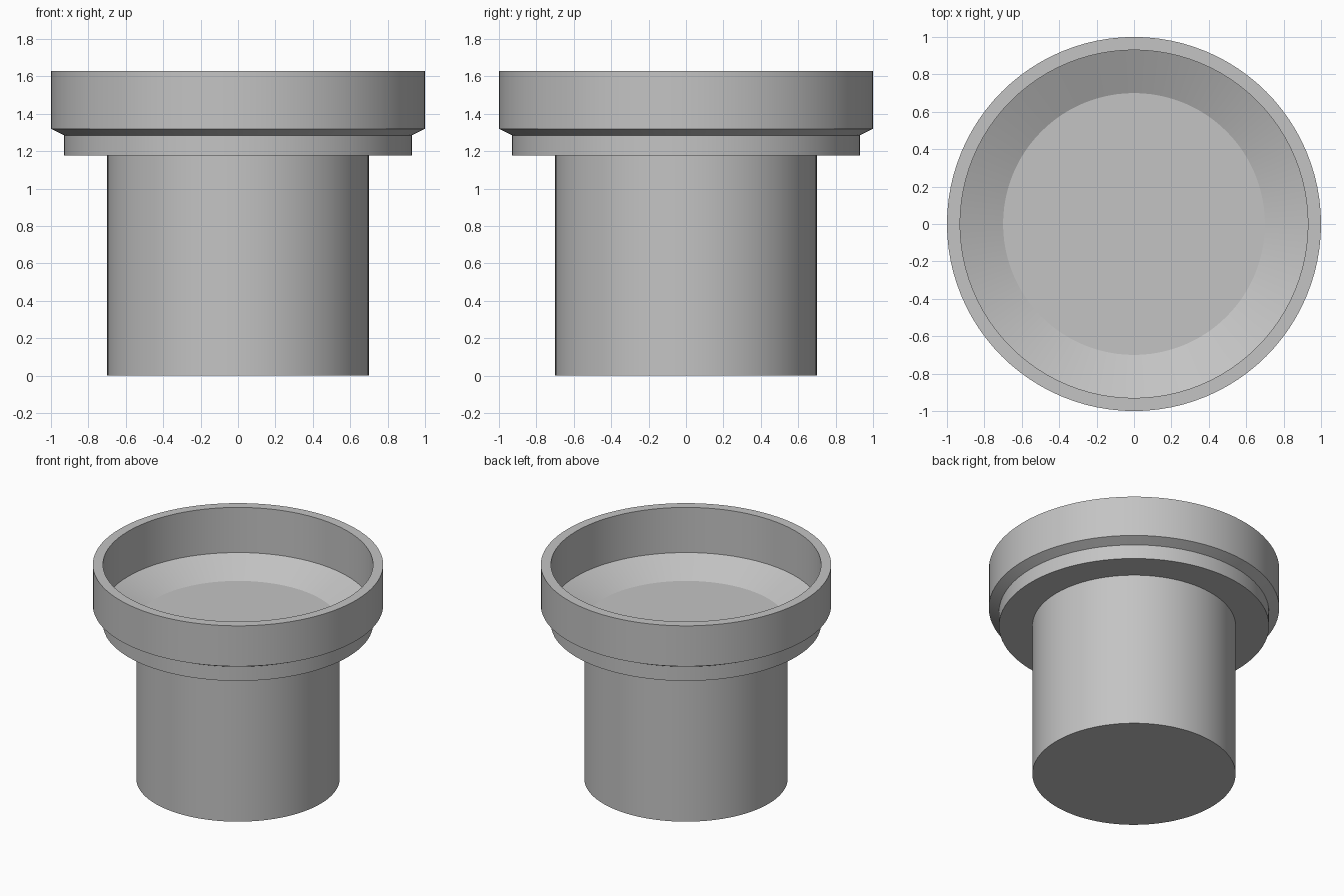
import bpy, bmesh, math

cube = bpy.data.objects.get("Cube")
if cube:
    bpy.data.objects.remove(cube, do_unlink=True)

SEGMENTS = 96
BASE_Z, SEAT_Z, TOP_Z = 1.177, 1.285, 1.628
STEM_R, RING_R, LIP_R = 0.70, 0.93, 1.0

grey = bpy.data.materials.new("plain grey")
grey.use_nodes = True
colour = (0.55, 0.55, 0.55, 1)
grey.diffuse_color = colour
grey.node_tree.nodes["Principled BSDF"].inputs["Base Color"].default_value = colour


def lathe(name, profile, closed):
    """Revolve an (r, z) profile about z; open profiles get flat end caps."""
    bm = bmesh.new()
    rings = []
    for r, z in profile:
        angles = [math.tau * i / SEGMENTS for i in range(SEGMENTS)]
        rings.append([bm.verts.new((r * math.cos(a), r * math.sin(a), z)) for a in angles])
    pairs = list(zip(rings, rings[1:]))
    if closed:
        pairs.append((rings[-1], rings[0]))
    else:
        bm.faces.new(rings[0][::-1])
        bm.faces.new(rings[-1])
    for low, high in pairs:
        for i in range(SEGMENTS):
            j = (i + 1) % SEGMENTS
            bm.faces.new((low[i], low[j], high[j], high[i]))
    bmesh.ops.recalc_face_normals(bm, faces=bm.faces)
    mesh = bpy.data.meshes.new(name)
    bm.to_mesh(mesh)
    bm.free()
    mesh.materials.append(grey)
    obj = bpy.data.objects.new(name, mesh)
    bpy.context.collection.objects.link(obj)
    bpy.ops.object.select_all(action="DESELECT")
    obj.select_set(True)
    bpy.context.view_layer.objects.active = obj
    bpy.ops.object.shade_smooth_by_angle(angle=math.radians(15))
    return obj


# Solid stem whose top is the floor of the cup
lathe("stem", [(STEM_R, 0), (STEM_R, BASE_Z)], False)

# Flange ring with a conical seat sloping down to the stem
lathe("seat_ring", [(STEM_R, BASE_Z), (RING_R, BASE_Z), (RING_R, SEAT_Z)], True)

# Raised lip with a chamfered lower edge
lathe("lip", [(RING_R, SEAT_Z), (LIP_R, 1.32), (LIP_R, TOP_Z), (RING_R, TOP_Z)], True)
